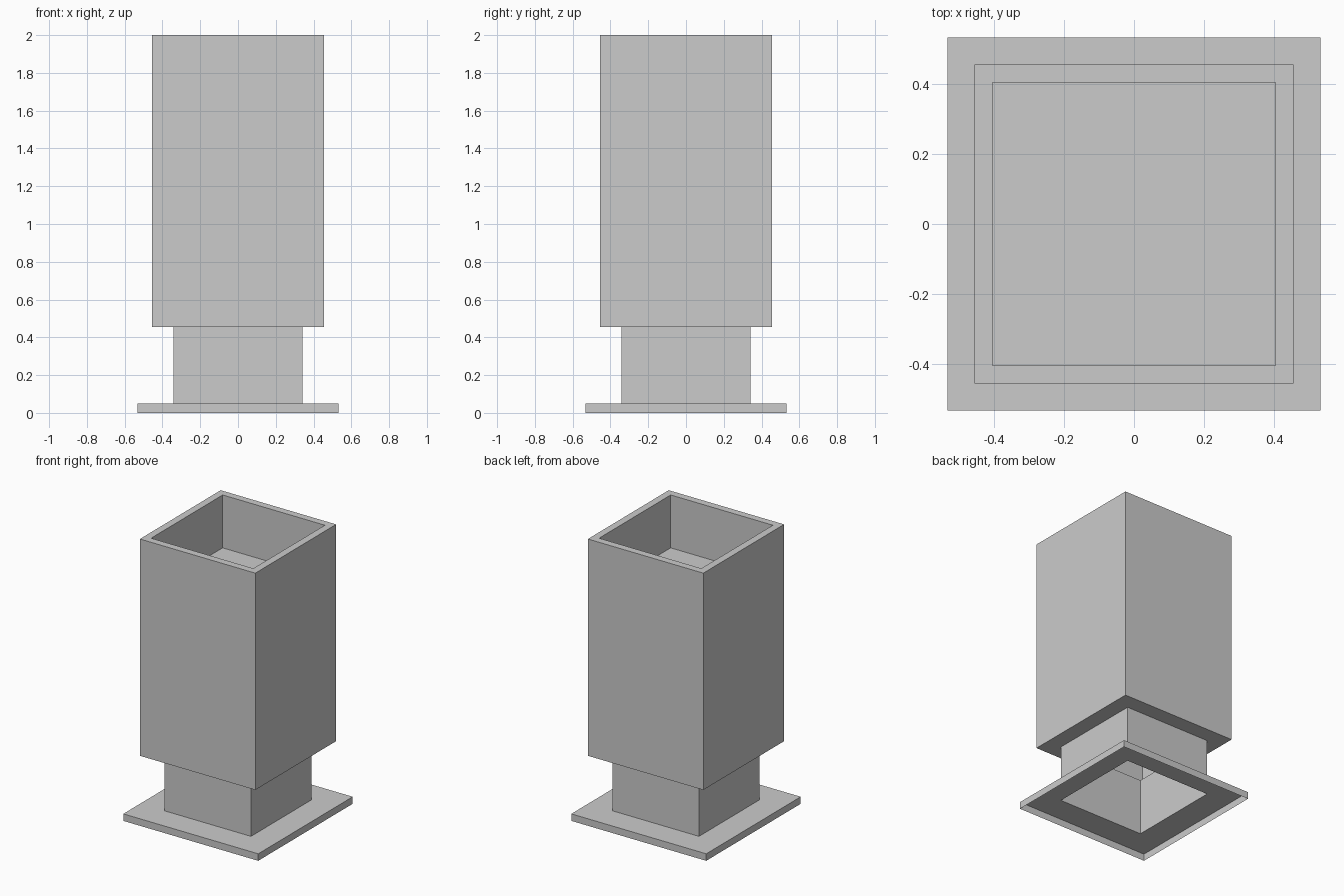
import bpy, bmesh

if "Cube" in bpy.data.objects:
    bpy.data.objects.remove(bpy.data.objects["Cube"])


def square_shell(name, profile, capped=False):
    """Sweep a (half width, z) profile around four sides as an open shell."""
    bm = bmesh.new()
    rings = [[bm.verts.new((sx * w, sy * w, z))
              for sx, sy in ((-1, -1), (1, -1), (1, 1), (-1, 1))]
             for w, z in profile]
    for low, high in zip(rings, rings[1:]):
        for i in range(4):
            j = (i + 1) % 4
            bm.faces.new((low[i], low[j], high[j], high[i]))
    if capped:
        bm.faces.new(rings[-1])
    mesh = bpy.data.meshes.new(name)
    bm.to_mesh(mesh)
    bm.free()
    obj = bpy.data.objects.new(name, mesh)
    bpy.context.collection.objects.link(obj)
    return obj


BASE, NECK, BODY, INNER = 0.532, 0.341, 0.455, 0.403
Z_BASE, Z_NECK, Z_TOP, Z_FLOOR = 0.05, 0.455, 2.0, 1.623

# Foot plate: hollow underneath, with an opening where the neck starts
square_shell("foot_plate", [(BASE, 0), (BASE, Z_BASE), (NECK, Z_BASE)])

# Neck: open tube joining foot and body
square_shell("neck", [(NECK, Z_BASE), (NECK, Z_NECK)])

# Body: underside ledge, tall walls, rim, and recessed tray floor
square_shell("planter_body", [(NECK, Z_NECK), (BODY, Z_NECK), (BODY, Z_TOP),
                              (INNER, Z_TOP), (INNER, Z_FLOOR)], capped=True)
